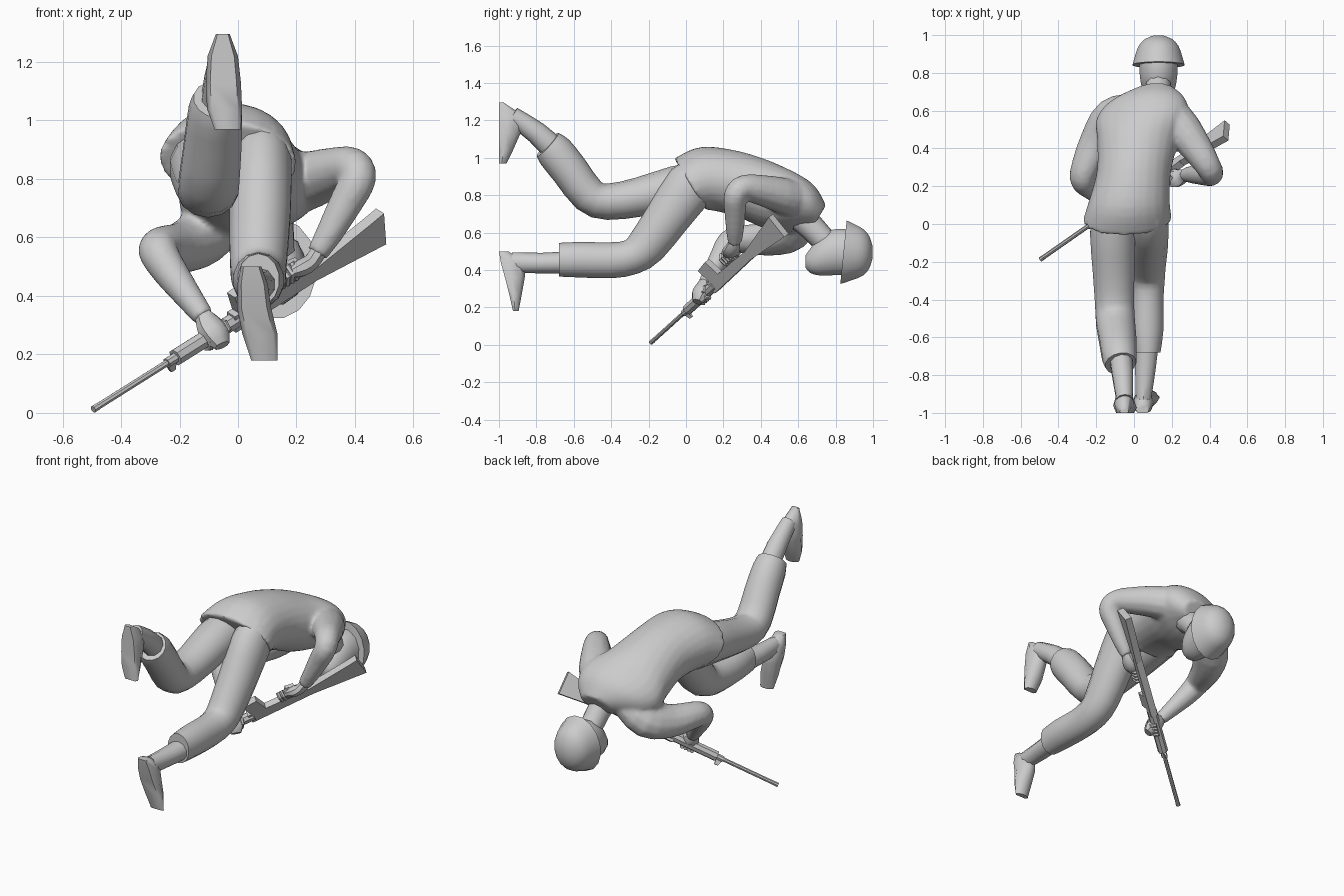
import bpy, bmesh, math
from mathutils import Vector as V

grey = bpy.data.materials.new("plain grey")
grey.diffuse_color = (0.6, 0.6, 0.6, 1)


def finish(name, bm, angle=40):
    bmesh.ops.recalc_face_normals(bm, faces=bm.faces)
    me = bpy.data.meshes.new(name)
    bm.to_mesh(me)
    bm.free()
    me.materials.append(grey)
    ob = bpy.data.objects.new(name, me)
    bpy.context.collection.objects.link(ob)
    bpy.ops.object.select_all(action='DESELECT')
    ob.select_set(True)
    bpy.context.view_layer.objects.active = ob
    bpy.ops.object.shade_smooth_by_angle(angle=math.radians(angle))
    return ob


def spline(p, q, r, s, t):
    return 0.5 * (2 * q + (r - p) * t + (2 * p - 5 * q + 4 * r - s) * t * t
                  + (3 * q - p - 3 * r + s) * t ** 3)


def loft(name, rings, sides=12, steps=2, side=(1, 0, 0), tangents=None, angle=40):
    """Skin elliptical rings (x, y, z, half width, half depth, optional roll) along a smooth path."""
    n, fine, tans = len(rings), [], []
    for i in range(n - 1):
        quad = [rings[max(0, min(n - 1, i + k))] for k in (-1, 0, 1, 2)]
        for j in range(steps):
            fine.append([spline(*v, j / steps) for v in zip(*quad)])
            if tangents:
                tans.append(V(tangents[i]).lerp(V(tangents[i + 1]), j / steps))
    fine.append(list(rings[-1]))
    if tangents:
        tans.append(V(tangents[-1]))
    bm, loops = bmesh.new(), []
    for i, (x, y, z, a, b, *roll) in enumerate(fine):
        if tangents:
            t = tans[i].normalized()
        else:
            t = (V(fine[min(i + 1, len(fine) - 1)][:3]) - V(fine[max(i - 1, 0)][:3])).normalized()
        s = V(side) + V((0, 0, roll[0] if roll else 0))
        s = (s - t * s.dot(t)).normalized()
        u = t.cross(s)
        loops.append([bm.verts.new(V((x, y, z)) + s * a * math.cos(w) + u * b * math.sin(w))
                      for w in (2 * math.pi * (k + .5) / sides for k in range(sides))])
    for p, q in zip(loops, loops[1:]):
        for k in range(sides):
            m = (k + 1) % sides
            bm.faces.new((p[k], p[m], q[m], q[k]))
    bm.faces.new(loops[0])
    bm.faces.new(loops[-1])
    return finish(name, bm, angle)


# Jacket with slanted hem, twisting so the left shoulder hangs low
jacket = loft("jacket", [
    (-.035, .02, .86, .238, .158, -.12), (-.025, .12, .887, .215, .175, -.06),
    (0, .28, .86, .197, .174, .02), (.022, .44, .80, .217, .175, .14),
    (.045, .56, .755, .25, .155, .26), (.07, .65, .725, .205, .12, .24),
    (.115, .715, .69, .095, .065, .1)], sides=24, steps=4,
    tangents=[(0, .85, .52), (0, .96, .2), (0, 1, -.08), (0, .97, -.2),
              (0, .95, -.25), (0, .92, -.35), (0, .85, -.5)], angle=60)

# Sleeves, blended into the jacket
right_sleeve = loft("right_sleeve", [
    (.11, .62, .755, .10, .10), (.225, .54, .79, .105, .10),
    (.325, .41, .825, .087, .084), (.39, .31, .84, .07, .07),
    (.41, .265, .80, .064, .064), (.37, .262, .72, .059, .059),
    (.31, .262, .61, .047, .049), (.27, .26, .545, .037, .038)],
    side=(.8, .48, -.37), steps=3, angle=60)
left_sleeve = loft("left_sleeve", [
    (.0, .60, .70, .09, .08), (-.115, .555, .605, .118, .098),
    (-.20, .43, .565, .097, .085), (-.262, .29, .565, .077, .073),
    (-.27, .23, .545, .069, .067), (-.23, .19, .48, .061, .061),
    (-.16, .135, .385, .047, .047), (-.115, .10, .325, .038, .038)],
    side=(.65, -.4, .65), steps=3, angle=60)
for ob in (jacket, right_sleeve, left_sleeve):
    ob.select_set(True)
bpy.context.view_layer.objects.active = jacket
bpy.ops.object.join()
blend = jacket.modifiers.new("blend", 'REMESH')
blend.mode, blend.voxel_size, blend.use_smooth_shade = 'VOXEL', .012, True
soft = jacket.modifiers.new("soften", 'SMOOTH')
soft.factor, soft.iterations = .5, 6

# Trousers: hip, knee and open cuff
loft("left_trouser", [(-.11, .10, .86, .12, .125), (-.113, -.06, .835, .122, .12),
                      (-.108, -.25, .79, .113, .105), (-.103, -.42, .765, .106, .097),
                      (-.098, -.52, .80, .105, .097), (-.085, -.62, .93, .10, .10),
                      (-.077, -.70, 1.03, .094, .10), (-.07, -.74, 1.07, .084, .085)],
     sides=14, angle=50)
loft("right_trouser", [(.075, .10, .90, .10, .12), (.08, .02, .845, .105, .135),
                       (.075, -.10, .68, .107, .12), (.07, -.21, .53, .10, .108),
                       (.07, -.29, .47, .095, .095), (.07, -.40, .452, .088, .096),
                       (.07, -.56, .455, .088, .095), (.07, -.68, .455, .072, .09)],
     sides=14, angle=50)

# Boots: ankle shaft and foot with flat sole
loft("left_ankle", [(-.07, -.70, 1.04, .062, .068), (-.06, -.80, 1.135, .058, .06),
                    (-.05, -.93, 1.225, .045, .05)], sides=10)
loft("right_ankle", [(.07, -.64, .44, .062, .06), (.06, -.77, .437, .057, .055),
                     (.05, -.93, .44, .042, .055)], sides=10)


def foot(name, rows):
    bm, loops = bmesh.new(), []
    for z, sole, top, x, w in rows:
        d = top - sole
        shape = [(-.75, 0), (.75, 0), (1, .35), (.7, .8), (.25, 1), (-.25, 1), (-.7, .8), (-1, .35)]
        loops.append([bm.verts.new((x + w * a, sole + d * b, z)) for a, b in shape])
    for p, q in zip(loops, loops[1:]):
        for k in range(8):
            m = (k + 1) % 8
            bm.faces.new((p[k], p[m], q[m], q[k]))
    bm.faces.new(loops[0])
    bm.faces.new(loops[-1])
    finish(name, bm, 60)


foot("left_boot", [(1.295, -1, -.975, -.052, .024), (1.22, -1, -.86, -.052, .052),
                   (1.13, -1, -.885, -.05, .06), (1.04, -1, -.925, -.046, .06),
                   (.97, -1, -.96, -.035, .045)])
foot("right_boot", [(.50, -1, -.95, .045, .035), (.44, -.99, -.86, .05, .052),
                    (.36, -.968, -.862, .055, .058), (.27, -.945, -.878, .075, .06),
                    (.18, -.925, -.895, .09, .045)])

# Head, neck and helmet
loft("neck", [(.115, .61, .69, .075, .08), (.125, .68, .62, .068, .07),
              (.13, .76, .54, .066, .065), (.13, .84, .50, .05, .05)], sides=10)
loft("head", [(.13, .64, .445, .035, .035), (.13, .665, .45, .065, .068),
              (.13, .715, .475, .09, .108), (.13, .79, .495, .103, .127),
              (.13, .88, .495, .105, .125)], sides=12, tangents=[(0, 1, 0)] * 5, angle=60)
loft("helmet", [(.13, .842, .495, .14, .174), (.13, .895, .495, .125, .152),
                (.13, .945, .495, .106, .128), (.13, .98, .495, .072, .088),
                (.13, .998, .495, .025, .03)], sides=16,
     tangents=[(0, 1, -.1), (0, 1, -.05)] + [(0, 1, 0)] * 3, angle=50)

# Rifle frame: distance along the axis, magazine side, and thickness
MUZZLE, BUTT = V((-.495, -.187, .012)), V((.49, .50, .632))
along = BUTT - MUZZLE
axis = along.normalized()
down = V((-.01, -.09, .11))
down = (down - axis * down.dot(axis)).normalized()
across = axis.cross(down)


def on_gun(s, d=0, w=0):
    return MUZZLE + along * s + down * d + across * w


def rod(name, s0, s1, r, sides=8):
    loft(name, [(*on_gun(s), r, r) for s in (s0, s1)], sides, 1, down)


def plate(name, outline, half):
    """Extrude a side outline given as (distance, offset) pairs."""
    bm = bmesh.new()
    a, b = [[bm.verts.new(on_gun(s, d, w)) for s, d in outline] for w in (-half, half)]
    bm.faces.new(a)
    bm.faces.new(b)
    for k in range(len(a)):
        m = (k + 1) % len(a)
        bm.faces.new((a[k], a[m], b[m], b[k]))
    finish(name, bm, 25)


rod("muzzle", 0, .015, .013)
rod("barrel", .01, .30, .012)
rod("gas_block", .255, .295, .018)
rod("handguard", .285, .50, .03)
plate("front_sight", [(.255, -.01), (.285, -.01), (.28, -.045), (.265, -.045)], .006)
plate("receiver", [(.48, -.035), (.76, -.03), (.76, .025), (.48, .035)], .02)
plate("magazine", [(.50, .02), (.565, .02), (.55, .125), (.485, .115)], .02)
plate("grip", [(.64, .02), (.68, .02), (.715, .09), (.68, .10)], .014)
plate("stock", [(.75, -.028), (1.0, -.06), (1.0, .075), (.96, .065), (.75, .02)], .02)

# Hands: palm plus curled fingers and thumb
loft("right_hand", [(.275, .26, .55, .03, .03), (.25, .25, .515, .042, .03),
                    (.215, .235, .495, .045, .032), (.18, .22, .48, .025, .02)],
     sides=8, side=(0, 1, 0))
loft("left_hand", [(-.12, .10, .335, .03, .03), (-.098, .09, .30, .05, .042),
                   (-.075, .075, .265, .052, .045), (-.055, .06, .23, .03, .025)],
     sides=8, side=(.8, .5, 0))
for i in range(4):
    o = axis * .021 * (i - 1.5)
    for name, base in (("right_finger", on_gun(.665, .065)), ("left_finger", on_gun(.41, 0))):
        pts = [base + o + down * .035 * math.cos(t) + across * .036 * math.sin(t)
               for t in (.2, 1.2, 2.2, 3)]
        loft(name, [(*p, .011, .011) for p in pts], 6, 1, axis)
loft("right_thumb", [(.25, .27, .52, .014, .014), (.215, .28, .495, .014, .014),
                     (.19, .27, .47, .009, .009)], 6, 1, (0, 1, 0))
loft("left_thumb", [(-.08, .11, .31, .015, .015), (-.045, .10, .305, .014, .014),
                    (-.03, .09, .28, .009, .009)], 6, 1, (0, 1, 0))
